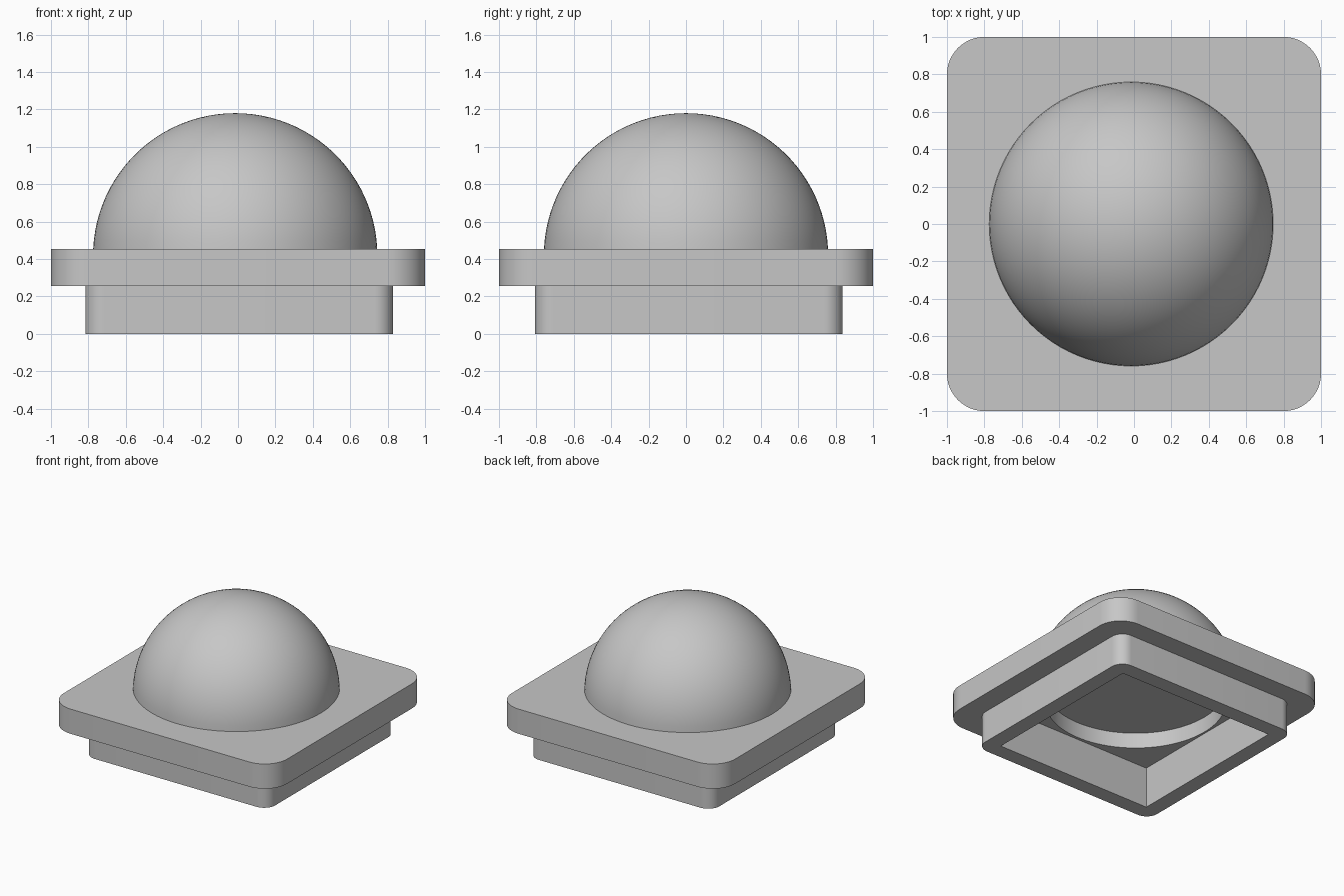
import bpy, bmesh, math

if "Cube" in bpy.data.objects:
    bpy.data.objects.remove(bpy.data.objects["Cube"])

grey = bpy.data.materials.new("light_grey")
grey.diffuse_color = (0.57, 0.57, 0.57, 1)
grey.use_nodes = True
grey.node_tree.nodes["Principled BSDF"].inputs["Base Color"].default_value = grey.diffuse_color

BASE_C = (0.007, 0.015)      # centre of the base and its pocket
DOME_C = (-0.015, 0.0)       # centre of the dome and its hole
PLATE_Z, TOP_Z, POCKET_Z = 0.255, 0.455, 0.33
R_OUT, R_IN, DOME_Z = 0.76, 0.66, 0.42


def make(name, bm):
    bmesh.ops.recalc_face_normals(bm, faces=bm.faces)
    me = bpy.data.meshes.new(name)
    bm.to_mesh(me)
    bm.free()
    ob = bpy.data.objects.new(name, me)
    bpy.context.collection.objects.link(ob)
    me.materials.append(grey)
    return ob


def prism(name, outline, z0, z1):
    bm = bmesh.new()
    face = bm.faces.new([bm.verts.new((x, y, z0)) for x, y in outline])
    ext = bmesh.ops.extrude_face_region(bm, geom=[face])
    verts = [v for v in ext["geom"] if isinstance(v, bmesh.types.BMVert)]
    bmesh.ops.translate(bm, verts=verts, vec=(0, 0, z1 - z0))
    return make(name, bm)


def rounded_square(c, half, r, n=12):
    pts = []
    for q, (sx, sy) in enumerate([(1, 1), (-1, 1), (-1, -1), (1, -1)]):
        for i in range(n + 1):
            a = math.pi / 2 * (q + i / n)
            pts.append((c[0] + sx * (half - r) + r * math.cos(a),
                        c[1] + sy * (half - r) + r * math.sin(a)))
    return pts


def square(c, h):
    return [(c[0] + x * h, c[1] + y * h) for x, y in [(1, 1), (-1, 1), (-1, -1), (1, -1)]]


def circle(c, r, n=96):
    return [(c[0] + r * math.cos(2 * math.pi * i / n),
             c[1] + r * math.sin(2 * math.pi * i / n)) for i in range(n)]


def select(ob):
    bpy.ops.object.select_all(action='DESELECT')
    ob.select_set(True)
    bpy.context.view_layer.objects.active = ob


def cut(ob, cutter):
    mod = ob.modifiers.new("cut", 'BOOLEAN')
    mod.operation, mod.solver, mod.object = 'DIFFERENCE', 'EXACT', cutter
    select(ob)
    bpy.ops.object.modifier_apply(modifier=mod.name)


# Flange plate and hollow base frame
plate = prism("flange_plate", rounded_square((0, 0), 1.0, 0.2), PLATE_Z, TOP_Z)
base = prism("base_frame", rounded_square(BASE_C, 0.823, 0.1), 0, PLATE_Z)

# Square pocket from below and round opening under the dome
pocket = prism("pocket_cutter", square(BASE_C, 0.697), -0.1, POCKET_Z)
hole = prism("hole_cutter", circle(DOME_C, R_IN), 0.1, 0.8)
cut(plate, pocket)
cut(plate, hole)
cut(base, pocket)
for helper in (pocket, hole):
    bpy.data.objects.remove(helper)

# Hollow dome: outer and inner arcs spun around the vertical axis
bm = bmesh.new()
for r in (R_OUT, R_IN):
    a0 = math.asin((TOP_Z - DOME_Z) / r)
    arc = []
    for i in range(25):
        a = a0 + (math.pi / 2 - a0) * i / 24
        arc.append(bm.verts.new((r * math.cos(a), 0, DOME_Z + r * math.sin(a))))
    edges = [bm.edges.new(p) for p in zip(arc, arc[1:])]
    bmesh.ops.spin(bm, geom=arc + edges, cent=(0, 0, 0), axis=(0, 0, 1),
                   angle=2 * math.pi, steps=96)
bmesh.ops.remove_doubles(bm, verts=bm.verts, dist=0.0005)
rims = [e for e in bm.edges if e.is_boundary]
bmesh.ops.bridge_loops(bm, edges=rims)
bmesh.ops.translate(bm, verts=bm.verts, vec=(DOME_C[0], DOME_C[1], 0))
dome = make("dome_shell", bm)

for ob in (plate, base, dome):
    select(ob)
    bpy.ops.object.shade_smooth_by_angle(angle=math.radians(30))
